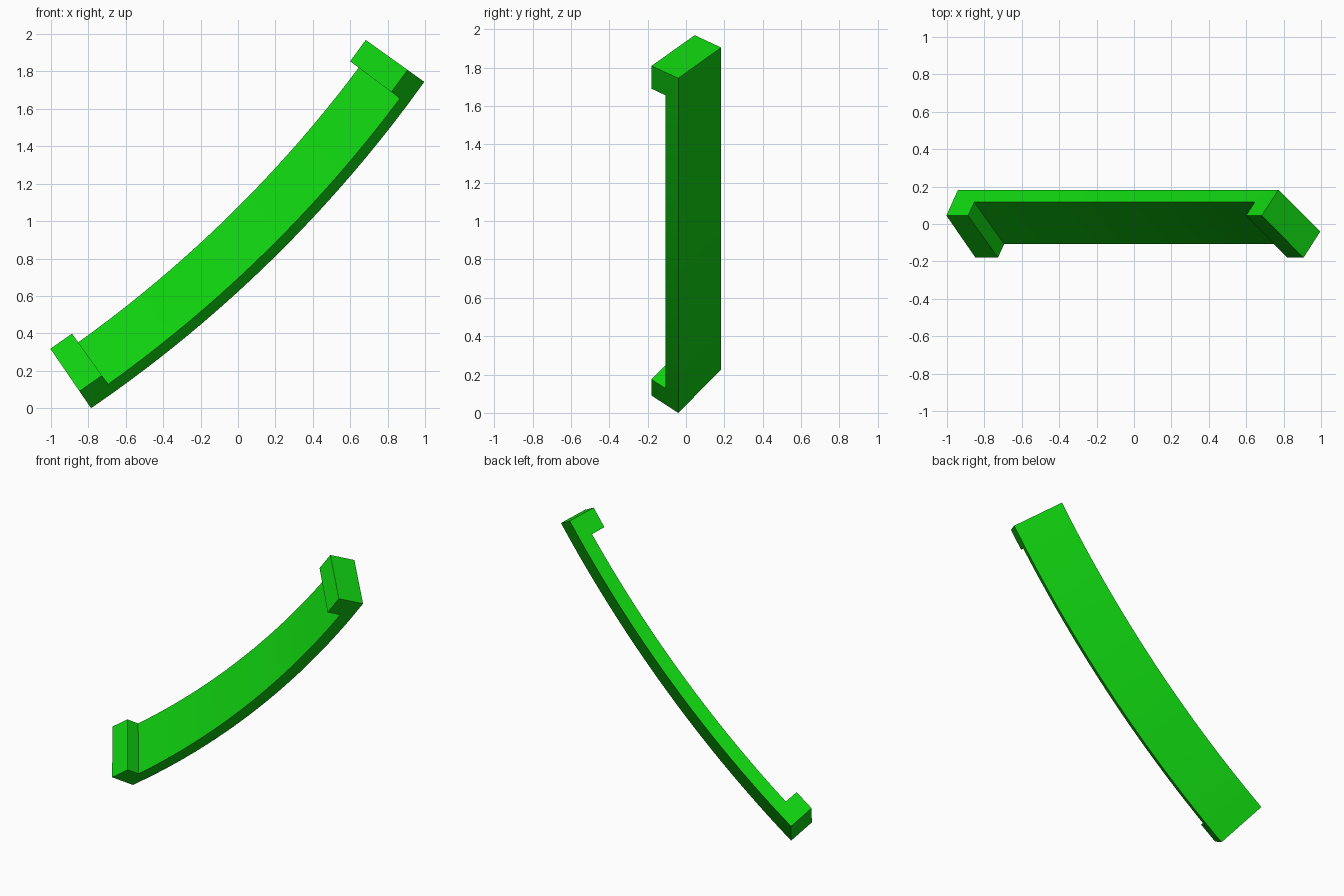
import bpy, bmesh, math

cube = bpy.data.objects.get("Cube")
if cube:
    bpy.data.objects.remove(cube, do_unlink=True)

# Single green material
GREEN = (0.005, 0.65, 0.005, 1.0)
green = bpy.data.materials.new("bright green")
green.use_nodes = True
green.diffuse_color = GREEN
green.node_tree.nodes["Principled BSDF"].inputs["Base Color"].default_value = GREEN

# The bracket sweeps around an axis parallel to y
CX, CZ = -4.842, 5.924
START, END, LIP = math.radians(-55.6), math.radians(-35.6), math.radians(1.19)
SEGMENTS = 24

# Tilted cross-section as (radius, y): outer, front lip, upper lip, back corners
OUTER, LIP_LOW, LIP_TOP, BACK = (7.18, -0.04), (7.07, -0.18), (6.795, 0.045), (6.905, 0.183)


def blend(p, q, f):
    return tuple(a + (b - a) * f for a, b in zip(p, q))


PROFILE = {"A": OUTER, "B": LIP_LOW, "C": LIP_TOP, "D": BACK,
           "E": blend(OUTER, LIP_LOW, 0.48), "F": blend(BACK, LIP_TOP, 0.48)}

bm = bmesh.new()


def ring(angle, keys):
    return {k: bm.verts.new((CX + PROFILE[k][0] * math.cos(angle), PROFILE[k][1],
                             CZ + PROFILE[k][0] * math.sin(angle))) for k in keys}


def bridge(r, s, loop):
    for a, b in zip(loop, loop[1:] + loop[0]):
        bm.faces.new((r[a], r[b], s[b], s[a]))


# Thin curved bar between the two end lips
first, last = START + LIP, END - LIP
rings = []
for i in range(SEGMENTS + 1):
    keys = "ABCDEF" if i in (0, SEGMENTS) else "AEFD"
    rings.append(ring(first + (last - first) * i / SEGMENTS, keys))
for r, s in zip(rings, rings[1:]):
    bridge(r, s, "AEFD")

# Thick raised lip at each end
for inner, angle in ((rings[0], START), (rings[-1], END)):
    tip = ring(angle, "ABCD")
    bm.faces.new([tip[k] for k in "ABCD"])                                  # end cap
    bm.faces.new([inner[k] for k in "EBCF"])                                # inner step
    bm.faces.new((tip["A"], tip["B"], inner["B"], inner["E"], inner["A"]))  # lower side
    bm.faces.new((tip["B"], tip["C"], inner["C"], inner["B"]))              # front
    bm.faces.new((tip["C"], tip["D"], inner["D"], inner["F"], inner["C"]))  # upper side
    bm.faces.new((tip["D"], tip["A"], inner["A"], inner["D"]))              # back

bmesh.ops.recalc_face_normals(bm, faces=bm.faces[:])
mesh = bpy.data.meshes.new("curved_bracket")
bm.to_mesh(mesh)
bm.free()
mesh.materials.append(green)

bracket = bpy.data.objects.new("curved_bracket", mesh)
bpy.context.collection.objects.link(bracket)
bpy.ops.object.select_all(action='DESELECT')
bracket.select_set(True)
bpy.context.view_layer.objects.active = bracket
bpy.ops.object.shade_smooth_by_angle(angle=math.radians(30))
